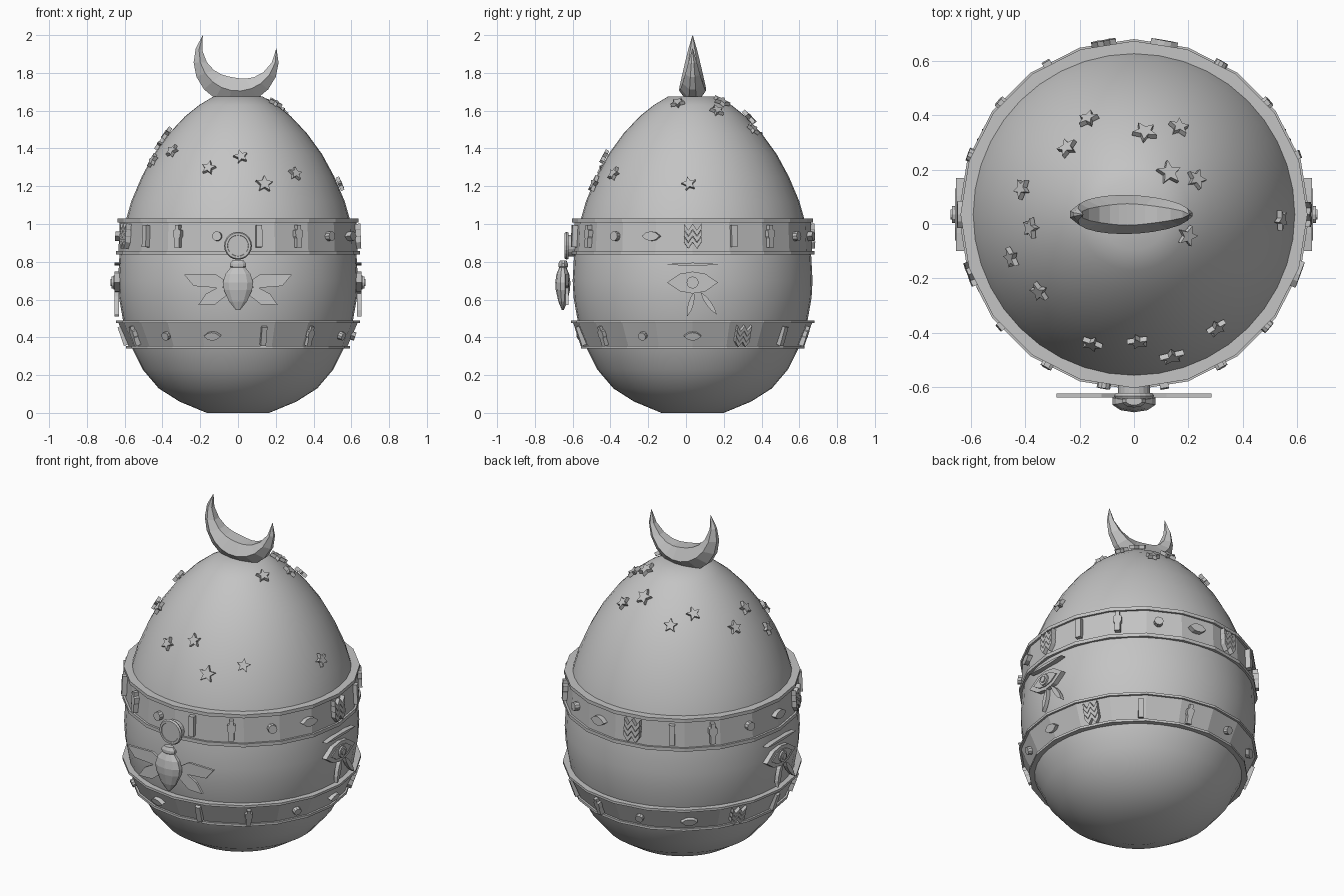
import bpy, bmesh, math
from mathutils import Matrix, Vector

cube = bpy.data.objects.get("Cube")
if cube:
    bpy.data.objects.remove(cube)

stone = bpy.data.materials.new("stone grey")
stone.use_nodes = True
GREY = (0.55, 0.55, 0.55, 1)
stone.diffuse_color = GREY
stone.node_tree.nodes["Principled BSDF"].inputs["Base Color"].default_value = GREY

CY = 0.035  # the egg axis sits slightly behind the origin


def finish(name, bm, smooth=False):
    bmesh.ops.recalc_face_normals(bm, faces=bm.faces)
    mesh = bpy.data.meshes.new(name)
    bm.to_mesh(mesh)
    bm.free()
    mesh.materials.append(stone)
    obj = bpy.data.objects.new(name, mesh)
    bpy.context.collection.objects.link(obj)
    if smooth:
        for p in mesh.polygons:
            p.use_smooth = True
    return obj


def loft(name, rings, closed=False, smooth=False):
    """Skin a list of point rings; cap the ends unless the rings close up."""
    bm = bmesh.new()
    loops = [[bm.verts.new(p) for p in ring] for ring in rings]
    n = len(loops[0])
    pairs = list(zip(loops, loops[1:])) + ([(loops[-1], loops[0])] if closed else [])
    for a, b in pairs:
        for i in range(n):
            j = (i + 1) % n
            bm.faces.new((a[i], a[j], b[j], b[i]))
    if not closed:
        bm.faces.new(loops[0])
        bm.faces.new(loops[-1])
    return finish(name, bm, smooth)


def lathe(name, profile, sides, closed=False, smooth=False, y=CY, depth=1.0):
    rings = []
    for r, z in profile:
        angles = [math.tau * i / sides for i in range(sides)]
        rings.append([(r * math.sin(a), y - depth * r * math.cos(a), z) for a in angles])
    return loft(name, rings, closed, smooth)


def frame(azimuth, radius, z, tilt=0.0, roll=0.0):
    """Plate frame: x runs right, y up and z outward; azimuth starts at the front."""
    n = Vector((math.sin(azimuth) * math.cos(tilt), -math.cos(azimuth) * math.cos(tilt), math.sin(tilt)))
    u = Vector((math.cos(azimuth), math.sin(azimuth), 0))
    m = Matrix((u, n.cross(u), n)).transposed().to_4x4()
    m.translation = (radius * math.sin(azimuth), CY - radius * math.cos(azimuth), z)
    return m @ Matrix.Rotation(roll, 4, "Z")


def plate(name, outlines, place, low, high):
    """Extrude flat outlines from low to high along the plate normal."""
    bm = bmesh.new()
    for pts in outlines:
        base = bm.faces.new([bm.verts.new((x, y, low)) for x, y in pts])
        new = bmesh.ops.extrude_face_region(bm, geom=[base])["geom"]
        verts = [v for v in new if isinstance(v, bmesh.types.BMVert)]
        bmesh.ops.translate(bm, verts=verts, vec=(0, 0, high - low))
    bm.transform(place)
    return finish(name, bm)


# Outline generators
def disc(r, sides=10):
    return [(r * math.cos(math.tau * i / sides), r * math.sin(math.tau * i / sides)) for i in range(sides)]


def lens(w, h, cx=0, cy=0, turn=0.0):
    pts = [(-w, 0), (-w / 2, -h * .8), (0, -h), (w / 2, -h * .8),
           (w, 0), (w / 2, h * .8), (0, h), (-w / 2, h * .8)]
    c, s = math.cos(turn), math.sin(turn)
    return [(cx + x * c - y * s, cy + x * s + y * c) for x, y in pts]


def star(r):
    radii = [r, r * .45] * 5
    return [(q * math.sin(math.pi * i / 5), q * math.cos(math.pi * i / 5)) for i, q in enumerate(radii)]


def wave(y, w, h):
    xs = [(-w + w * i / 2, h * (i % 2 * -2 + 1)) for i in range(5)]
    return [(x, y + d - .015) for x, d in xs] + [(x, y + d + .015) for x, d in reversed(xs)]


def figure():
    half = [(.011, .06), (.011, .036), (.022, .03), (.022, 0), (.015, -.012), (.015, -.06)]
    return half + [(-x, y) for x, y in reversed(half)]


# Egg shell
egg = [(.165, 0), (.31, .06), (.42, .13), (.505, .23), (.565, .35), (.607, .48), (.63, .61),
       (.635, .70), (.628, .83), (.605, .98), (.565, 1.12), (.51, 1.25), (.445, 1.37),
       (.365, 1.48), (.28, 1.57), (.205, 1.63), (.13, 1.675)]
lathe("egg_shell", egg, 40, smooth=True)
bpy.context.view_layer.objects.active = bpy.data.objects["egg_shell"]
bpy.data.objects["egg_shell"].select_set(True)
bpy.ops.object.shade_smooth_by_angle(angle=math.radians(35))


# Two twenty-sided bands with raised rims
def band(name, z0, r0, z1, r1, rim):
    step = .012
    lathe(name, [(r0 - .09, z0), (r0, z0), (r0, z0 + rim), (r0 - step, z0 + rim),
                 (r1 - step, z1 - rim), (r1, z1 - rim), (r1, z1), (r1 - .09, z1)], 20, closed=True)


band("upper_band", .838, .645, 1.028, .638, .02)
band("lower_band", .34, .592, .49, .645, .014)

# Repeating symbols around the bands
bar = [(-.016, -.058), (.016, -.058), (.016, .058), (-.016, .058)]
symbols = [("bar", [bar]), ("figure", [figure()]), ("disc", [disc(.025)]),
           ("lens", [lens(.05, .025)]),
           ("wave", [wave(k * .034, .046, .017) for k in (-1, 0, 1)])]
for label, count, radius, z, tilt, scale in [("upper", 18, .628, .935, .04, 1),
                                             ("lower", 14, .602, .41, -.33, .9)]:
    for i in range(count):
        kind, outlines = symbols[i % 5]
        place = frame(math.tau * (i + .5) / count, radius, z, tilt) @ Matrix.Scale(scale, 4)
        plate(f"{label}_{kind}_{i}", outlines, place, -.01, .022)

# Scattered stars standing just off the shell
samples = []
for (r0, z0), (r1, z1) in zip(egg[8:], egg[9:]):
    for k in range(12):
        t = k / 12
        samples.append((r0 + (r1 - r0) * t, z0 + (z1 - z0) * t, math.atan2(r0 - r1, z1 - z0)))
spots = [(-.17, .39), (-.245, .28), (-.415, .13), (-.38, -.015), (-.455, -.125), (-.35, -.25),
         (-.155, -.44), (.015, -.435), (.14, -.49), (.305, -.385), (.54, .015),
         (.04, .34), (.165, .355), (.13, .19), (.23, .165), (.2, -.045)]
for i, (x, y) in enumerate(spots):
    reach = math.hypot(x, y - CY)
    r, z, tilt = min(samples, key=lambda s: abs(s[0] + .015 * math.cos(s[2]) - reach))
    place = frame(math.atan2(x, CY - y), r, z, tilt, roll=.25 * math.sin(i * 2))
    plate(f"star_{i}", [star(.048 if i in (8, 11, 13) else .04)], place, .004, .024)

# Ornamental eye on each side
for side, azimuth in (("left", math.pi / 2), ("right", -math.pi / 2)):
    place = frame(azimuth, .635, .69)
    plate(side + "_eye_rim", [lens(.135, .058)], place, -.01, .018)
    plate(side + "_eye_white", [lens(.095, .038)], place, .0, .024)
    plate(side + "_eye_iris", [disc(.032, 12)], place, .0, .034)
    plate(side + "_eye_pupil", [disc(.018, 12)], place, .0, .04)
    plate(side + "_brow", [lens(.135, .008, 0, .097)], place, -.01, .02)
    plate(side + "_eye_feathers", [lens(.068, .014, -.01, -.115, 1.3),
                                   lens(.075, .014, .085, -.11, -.95)], place, -.005, .018)

# Winged beetle on the front
lathe("beetle_body", [(.012, .545), (.05, .59), (.078, .65), (.084, .69), (.07, .735), (.04, .77)],
      10, y=-.652, depth=.48)
lathe("beetle_head", [(.035, .765), (.045, .775), (.045, .79), (.03, .808)], 10, y=-.65, depth=.55)
upper_wing = [(.05, .69), (.12, .735), (.285, .732), (.235, .672), (.09, .66)]
lower_wing = [(.05, .66), (.10, .668), (.17, .63), (.21, .572), (.12, .575), (.05, .63)]
for side, sign in (("left", 1), ("right", -1)):
    wings = [[(sign * x, z) for x, z in w] for w in (upper_wing, lower_wing)]
    plate(side + "_wings", wings, frame(0, .66, 0), -.002, .012)

# Sun disc over the beetle
place = frame(0, .645, .885)
plate("sun_disc", [disc(.058, 20)], place, -.03, .03)
bpy.ops.mesh.primitive_torus_add(major_radius=.062, minor_radius=.012, major_segments=20, minor_segments=6)
ring = bpy.context.object
ring.name = "sun_ring"
ring.data.materials.append(stone)
ring.matrix_world = place @ Matrix.Translation((0, 0, .022))

# Crescent on top: a six-sided section swept along an arc and tapered to points
sections = []
START, END, STEPS = math.radians(142), math.radians(378), 12
for i in range(STEPS + 1):
    t = i / STEPS
    a = START + (END - START) * t
    swell = max(math.sin(math.pi * t), .01)
    width, depth = .14 * swell, .072 * swell ** .85
    ring_points = []
    for inset, d in [(0, -.3), (.5, -1), (1, -.55), (1, .55), (.5, 1), (0, .3)]:
        r = .225 - width * inset
        ring_points.append((-.01 + r * math.cos(a), CY + d * depth, 1.86 + r * math.sin(a)))
    sections.append(ring_points)
loft("crescent", sections)
